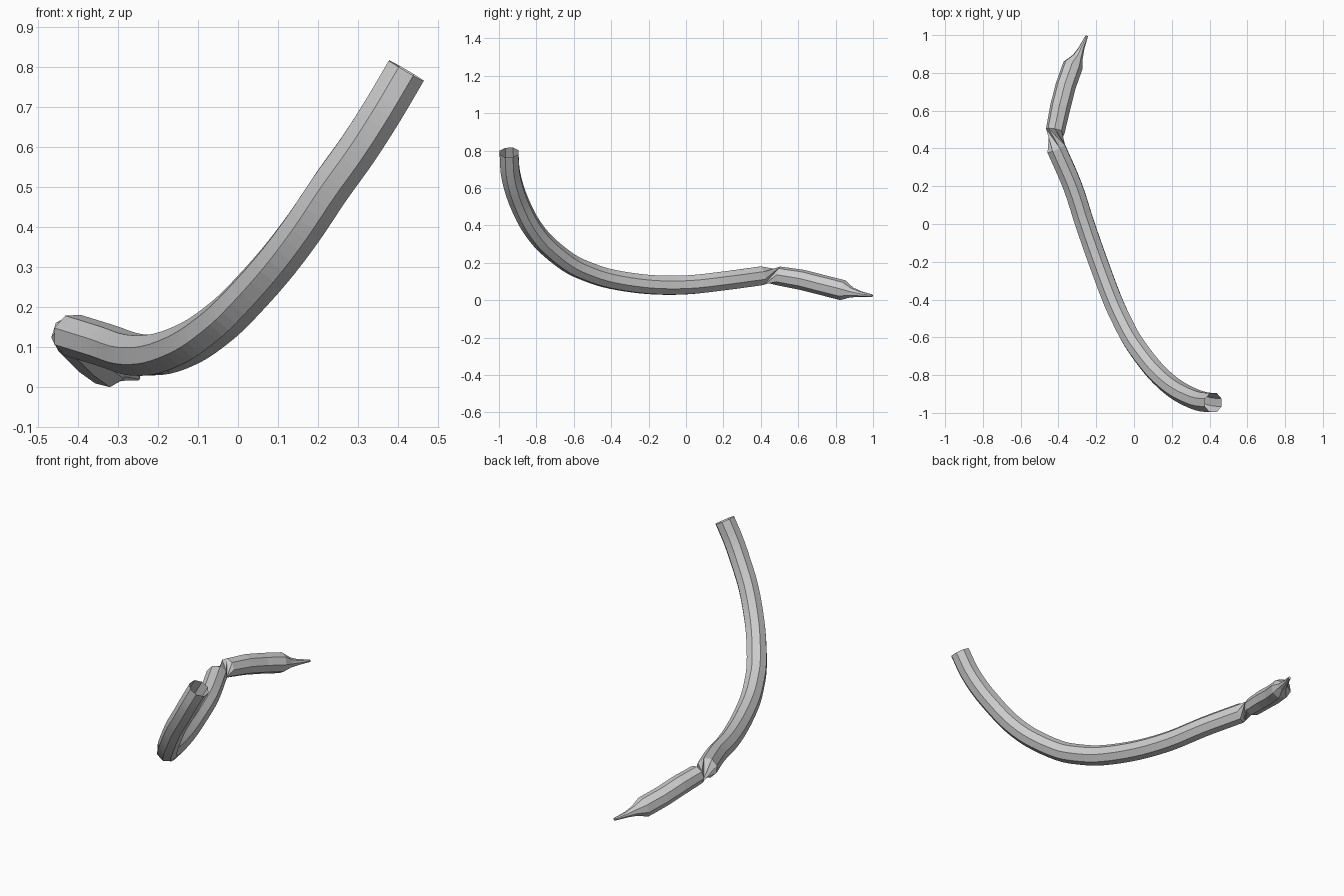
import bpy, bmesh, math
from mathutils import Vector

if "Cube" in bpy.data.objects:
    bpy.data.objects.remove(bpy.data.objects["Cube"])

SIDES = 8
R = 0.0545

# Centre line of the bent body, from the raised open end to the pinch
BODY = [(0.42, -0.946, 0.79), (0.361, -0.940, 0.69), (0.30, -0.918, 0.595), (0.232, -0.882, 0.50),
        (0.165, -0.83, 0.40), (0.09, -0.752, 0.302), (0.0, -0.63, 0.203), (-0.055, -0.53, 0.154),
        (-0.115, -0.40, 0.113), (-0.19, -0.20, 0.084), (-0.26, 0.0, 0.082),
        (-0.325, 0.20, 0.103), (-0.412, 0.40, 0.13)]
# Centre line and radii of the pointed end
TIP = [((-0.416, 0.495, 0.130), 0.051), ((-0.39, 0.62, 0.109), R),
       ((-0.362, 0.73, 0.081), R), ((-0.323, 0.84, 0.053), R),
       ((-0.297, 0.885, 0.042), 0.028), ((-0.278, 0.93, 0.033), 0.016),
       ((-0.25, 0.996, 0.024), 0.007)]


def smooth_path(points, steps):
    """Catmull-Rom curve through the points."""
    p = [Vector(q) for q in points]
    p = [2 * p[0] - p[1]] + p + [2 * p[-1] - p[-2]]
    out = []
    for i in range(1, len(p) - 2):
        a, b, c, d = p[i - 1:i + 3]
        for s in range(steps):
            t = s / steps
            out.append(0.5 * (2 * b + (c - a) * t + (2 * a - 5 * b + 4 * c - d) * t * t
                              + (3 * b - a - 3 * c + d) * t ** 3))
    return out + [p[-2]]


body = [(c, R) for c in smooth_path(BODY, 4)]
tip = [(Vector(c), r) for c, r in TIP]
rings = body + tip
last_body = len(body) - 1

# Sweep an octagon along the path, twisted at the joint to pinch it
bm = bmesh.new()
loops, up = [], Vector((0, -1, 0))
for i, (c, r) in enumerate(rings):
    before = rings[max(i - 1, 0)][0]
    after = rings[min(i + 1, len(rings) - 1)][0]
    if i == last_body:
        after = c
    if i == last_body + 1:
        before = c
    d = (after - before).normalized()
    up = (up - d * up.dot(d)).normalized()
    side = d.cross(up)
    twist = math.radians(-112) if i > last_body else 0
    loop = []
    for k in range(SIDES):
        a = 2 * math.pi * (k + 0.5) / SIDES + twist
        loop.append(bm.verts.new(c + r * (math.cos(a) * up + math.sin(a) * side)))
    loops.append(loop)
for lo, hi in zip(loops, loops[1:]):
    for k in range(SIDES):
        n = (k + 1) % SIDES
        # split each quad along the twist so the joint narrows to a waist
        bm.faces.new((lo[k], lo[n], hi[n]))
        bm.faces.new((lo[k], hi[n], hi[k]))
bm.faces.new(loops[-1])  # closed point; the raised end stays open
bmesh.ops.recalc_face_normals(bm, faces=bm.faces[:])

mesh = bpy.data.meshes.new("bent_tube")
bm.to_mesh(mesh)
bm.free()
bpy.context.collection.objects.link(bpy.data.objects.new("bent_tube", mesh))
